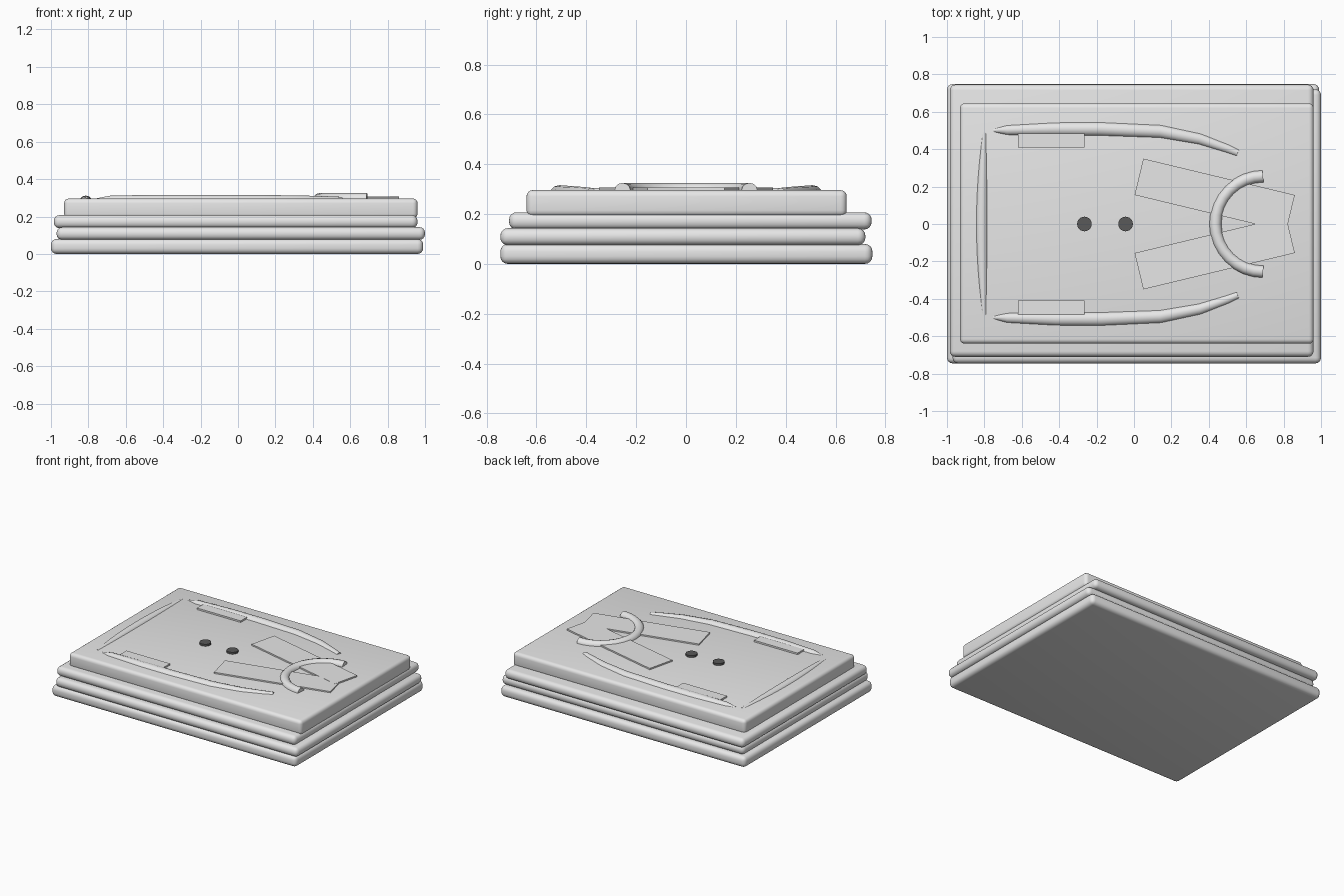
import bpy
import math

if "Cube" in bpy.data.objects:
    bpy.data.objects.remove(bpy.data.objects["Cube"])


def material(name, value):
    m = bpy.data.materials.new(name)
    m.diffuse_color = (value, value, value, 1)
    m.use_nodes = True
    m.node_tree.nodes["Principled BSDF"].inputs["Base Color"].default_value = m.diffuse_color
    return m


CLOTH = material("light grey cloth", 0.8)
DARK = material("dark grey button", 0.1)


def finish(ob, name, mat, angle=35):
    ob.name = name
    ob.data.materials.clear()
    ob.data.materials.append(mat)
    bpy.ops.object.select_all(action='DESELECT')
    ob.select_set(True)
    bpy.context.view_layer.objects.active = ob
    bpy.ops.object.shade_smooth_by_angle(angle=math.radians(angle))
    return ob


def slab(name, x, y, z, bevel=0.0, turn=0.0, segments=4):
    """Box from (min, max) ranges, optionally rounded and turned about z."""
    bpy.ops.mesh.primitive_cube_add(
        size=1, location=[(r[0] + r[1]) / 2 for r in (x, y, z)])
    ob = bpy.context.object
    ob.scale = [r[1] - r[0] for r in (x, y, z)]
    bpy.ops.object.transform_apply(location=False, rotation=False, scale=True)
    ob.rotation_euler.z = turn
    if bevel:
        mod = ob.modifiers.new("rounded edges", 'BEVEL')
        mod.width = bevel
        mod.segments = segments
        bpy.ops.object.modifier_apply(modifier=mod.name)
    return finish(ob, name, CLOTH)


def tube(name, points, depth):
    """Round tube along (x, y, z, radius factor) points."""
    cu = bpy.data.curves.new(name, 'CURVE')
    cu.dimensions = '3D'
    cu.bevel_depth = depth
    cu.bevel_resolution = 4
    cu.use_fill_caps = True
    sp = cu.splines.new('POLY')
    sp.points.add(len(points) - 1)
    for p, (x, y, z, r) in zip(sp.points, points):
        p.co = (x, y, z, 1)
        p.radius = r
    ob = bpy.data.objects.new(name, cu)
    bpy.context.collection.objects.link(ob)
    bpy.ops.object.select_all(action='DESELECT')
    ob.select_set(True)
    bpy.context.view_layer.objects.active = ob
    bpy.ops.object.convert(target='MESH')
    return finish(bpy.context.object, name, CLOTH, 50)


# Stack of folded garments
slab("bottom_folded_layer", (-1.0, 0.99), (-0.745, 0.748), (0.0, 0.08), 0.03)
slab("second_folded_layer", (-0.97, 1.0), (-0.745, 0.72), (0.075, 0.143), 0.03)
slab("third_folded_layer", (-0.985, 0.96), (-0.71, 0.745), (0.138, 0.207), 0.03)
slab("top_folded_garment", (-0.93, 0.96), (-0.64, 0.645), (0.19, 0.296), 0.025)

# Sleeves, pocket flaps and lapels on both sides
for side, s in (("left", 1), ("right", -1)):
    path = [(-0.755, 0.50, 0.29, 0.2), (-0.68, 0.502, 0.284, 0.7),
            (-0.42, 0.508, 0.278, 0.95), (-0.18, 0.508, 0.276, 1.0),
            (0.14, 0.495, 0.277, 0.95), (0.35, 0.455, 0.28, 0.8),
            (0.50, 0.403, 0.283, 0.62), (0.555, 0.38, 0.285, 0.5)]
    tube(side + "_sleeve_fold", [(x, y * s, z, r) for x, y, z, r in path], 0.04)
    slab(side + "_pocket_flap", (-0.62, -0.265), sorted((0.41 * s, 0.485 * s)),
         (0.285, 0.308))
    slab(side + "_lapel", (0.015, 0.848), (0.155 * s - 0.1, 0.155 * s + 0.1),
         (0.28, 0.306 + 0.0005 * s), turn=math.radians(-13.5 * s))

# Hem fold across the garment end
hem = []
for i in range(13):
    t = -1 + i / 6
    bulge = 1 - t * t
    hem.append((-0.80 - 0.014 * bulge, 0.49 * t, 0.287 - 0.009 * bulge,
                0.35 + 0.65 * bulge))
tube("hem_fold", hem, 0.034)

# Half-ring collar
arc = [math.radians(90 + 180 * i / 16) for i in range(17)]
tube("collar", [(0.69 + 0.255 * math.cos(a), 0.255 * math.sin(a), 0.292, 1)
                for a in arc], 0.033)

# Buttons
for i, x in enumerate((-0.265, -0.045)):
    bpy.ops.mesh.primitive_cylinder_add(vertices=24, radius=0.039, depth=0.025,
                                        location=(x, 0, 0.298))
    finish(bpy.context.object, "button_%d" % (i + 1), DARK)
